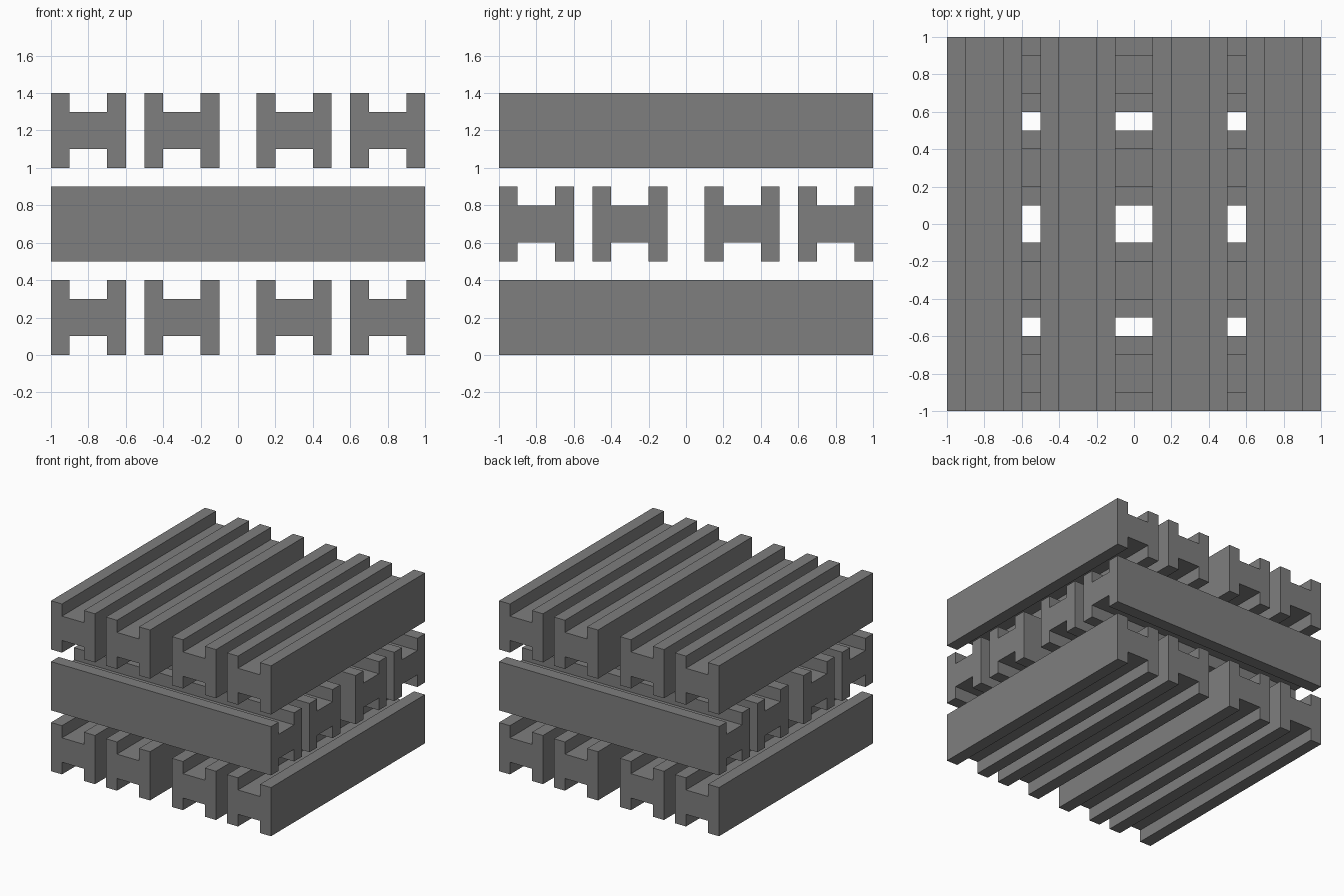
import bpy, bmesh, math
from mathutils import Matrix

if "Cube" in bpy.data.objects:
    bpy.data.objects.remove(bpy.data.objects["Cube"])

grey = bpy.data.materials.new("mid grey")
grey.diffuse_color = (0.21, 0.21, 0.21, 1)
grey.use_nodes = True
grey.node_tree.nodes["Principled BSDF"].inputs["Base Color"].default_value = grey.diffuse_color

# H-shaped cross-section, 0.4 wide and 0.4 high, centred on x, standing on z = 0
PROFILE = [(-.2, 0), (-.1, 0), (-.1, .1), (.1, .1), (.1, 0), (.2, 0),
           (.2, .4), (.1, .4), (.1, .3), (-.1, .3), (-.1, .4), (-.2, .4)]


def beam(name, offset, z, crosswise):
    """One 2-unit H beam; runs along y, or along x when crosswise."""
    bm = bmesh.new()
    face = bm.faces.new([bm.verts.new((x + offset, -1, h + z)) for x, h in PROFILE])
    ext = bmesh.ops.extrude_face_region(bm, geom=[face], use_keep_orig=True)
    moved = [g for g in ext["geom"] if isinstance(g, bmesh.types.BMVert)]
    bmesh.ops.translate(bm, verts=moved, vec=(0, 2, 0))
    if crosswise:
        bm.transform(Matrix.Rotation(math.pi / 2, 4, 'Z'))
    bmesh.ops.recalc_face_normals(bm, faces=bm.faces)
    mesh = bpy.data.meshes.new(name)
    bm.to_mesh(mesh)
    bm.free()
    mesh.materials.append(grey)
    bpy.context.collection.objects.link(bpy.data.objects.new(name, mesh))


# Three stacked layers of four beams, the middle layer turned crosswise
for layer, z, crosswise in (("bottom", 0, False), ("middle", .5, True), ("top", 1, False)):
    for i, offset in enumerate((-.8, -.3, .3, .8), 1):
        beam(f"{layer}_beam_{i}", offset, z, crosswise)
